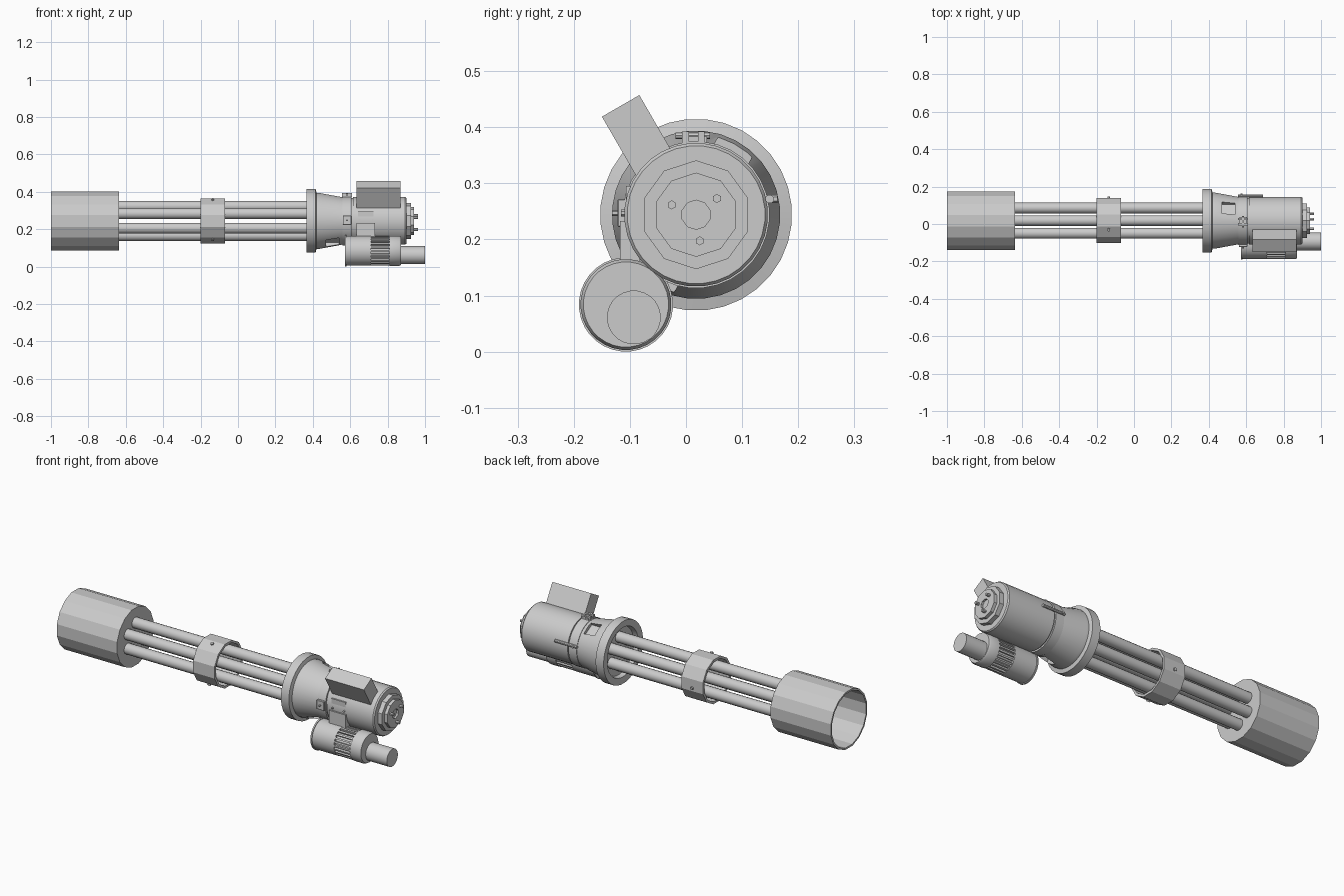
import bpy, bmesh, math
from mathutils import Matrix, Vector

if "Cube" in bpy.data.objects:
    bpy.data.objects.remove(bpy.data.objects["Cube"])

CY, CZ = 0.018, 0.244          # main rotation axis
TAU = 2 * math.pi


def finish(name, bm, smooth=None):
    bmesh.ops.recalc_face_normals(bm, faces=bm.faces[:])
    me = bpy.data.meshes.new(name)
    bm.to_mesh(me)
    bm.free()
    ob = bpy.data.objects.new(name, me)
    bpy.context.collection.objects.link(ob)
    if smooth:
        bpy.ops.object.select_all(action='DESELECT')
        ob.select_set(True)
        bpy.context.view_layer.objects.active = ob
        bpy.ops.object.shade_smooth_by_angle(angle=math.radians(smooth))
    return ob


def lathe(name, profile, sides, cy=CY, cz=CZ, smooth=None, closed=False):
    """Revolve (x, radius) points around an axis parallel to x."""
    bm = bmesh.new()
    rings = []
    for x, r in profile:
        if r == 0:
            rings.append([bm.verts.new((x, cy, cz))] * sides)
        else:
            rings.append([bm.verts.new((x, cy + r * math.cos(TAU * (i + .5) / sides),
                                        cz + r * math.sin(TAU * (i + .5) / sides)))
                          for i in range(sides)])
    pairs = list(zip(rings, rings[1:]))
    if closed:
        pairs.append((rings[-1], rings[0]))
    for a, b in pairs:
        for i in range(sides):
            j = (i + 1) % sides
            bm.faces.new(list(dict.fromkeys((a[i], a[j], b[j], b[i]))))
    return finish(name, bm, smooth)


def rod(name, x0, x1, r, sides, cy, cz, smooth=None):
    return lathe(name, [(x0, 0), (x0, r), (x1, r), (x1, 0)], sides, cy, cz, smooth)


def box(name, size, centre, rot=0, bevel=0):
    """Box turned by rot about the x axis."""
    bm = bmesh.new()
    bmesh.ops.create_cube(bm, size=1, matrix=Matrix.Translation(centre)
                          @ Matrix.Rotation(rot, 4, 'X') @ Matrix.Diagonal((*size, 1)))
    if bevel:
        bmesh.ops.bevel(bm, geom=bm.edges[:], offset=bevel, segments=1, affect='EDGES')
    return finish(name, bm)


def bolt(name, centre, direction, r, length, sides=6):
    bm = bmesh.new()
    q = Vector(direction).to_track_quat('Z', 'Y').to_matrix().to_4x4()
    bmesh.ops.create_cone(bm, cap_ends=True, segments=sides, radius1=r, radius2=r,
                          depth=length, matrix=Matrix.Translation(centre) @ q)
    return finish(name, bm)


def polar(r, deg, x):
    a = math.radians(deg)
    return Vector((x, CY + r * math.cos(a), CZ + r * math.sin(a)))


# open front shroud with a closed rear wall
lathe("muzzle_shroud", [(-.65, 0), (-.65, .15), (-1, .15), (-1, .16), (-.635, .16), (-.635, 0)], 16)

# six barrels
for k in range(6):
    p = polar(.078, 90 + 60 * k, 0)
    rod(f"barrel_{k + 1}", -.66, .41, .029, 16, p.y, p.z, 40)

# barrel clamp and its screws
lathe("barrel_clamp", [(-.2, .112), (-.2, .125), (-.07, .125), (-.07, .112)], 12, closed=True)
for k in range(3):
    p = polar(.122, 113 + 120 * k, -.135)
    bolt(f"clamp_screw_{k + 1}", p, p - Vector((-.135, CY, CZ)), .009, .014)

# flange and tapered housing with two openings
housing = lathe("tapered_housing", [(.395, 0), (.395, .13), (.37, .135), (.367, .171), (.415, .171),
                                    (.42, .15), (.435, .15), (.555, .128), (.57, .128), (.57, 0)], 32, smooth=30)
for k, deg in enumerate((60, 240)):
    c = polar(.142, deg, .505)
    cut = box(f"opening_cutter_{k}", (.07, .07, .06), c, math.radians(deg - 90))
    cut.hide_render = True
    cut.hide_viewport = True
    mod = housing.modifiers.new("opening", 'BOOLEAN')
    mod.object = cut
    mod.operation = 'DIFFERENCE'
    mod.solver = 'EXACT'

# receiver body
lathe("receiver_body", [(.56, 0), (.56, .122), (.615, .122), (.615, .128), (.893, .128),
                        (.9, .123), (.9, 0)], 32, smooth=30)
lathe("collar_band", [(.558, .118), (.558, .131), (.608, .131), (.608, .118)], 32, smooth=30, closed=True)

# stepped rear cap with hub and nuts
lathe("rear_cap", [(.89, 0), (.89, .097), (.925, .097), (.925, .075), (.942, .075),
                   (.942, .026), (.93, .026), (.93, 0)], 10)
for k in range(3):
    p = polar(.047, 38 + 120 * k, .948)
    bolt(f"rear_nut_{k + 1}", p, (1, 0, 0), .008, .03)

# collar clasp on top: base, two ears and a cross bolt
box("clasp_base", (.04, .045, .014), (.583, CY - .003, .376))
for s in (-1, 1):
    box(f"clasp_ear_{'left' if s < 0 else 'right'}", (.055, .012, .02), (.583, CY - .005 + s * .014, .382))
bolt("clasp_bolt", (.583, CY - .006, .385), (0, 1, 0), .006, .062, 8)

# side latch bar on the far side, and the near side lug
rod("latch_bar", .555, .69, .008, 8, .149, .272)
bolt("latch_pin", (.575, .152, .272), (0, 1, 0), .007, .022)
box("side_lug", (.045, .018, .05), (.583, -.113, .247), 0, .002)
bolt("side_lug_bolt", (.583, -.122, .247), (0, 1, 0), .005, .02)

# feed chute, leaning away from the body
d = Vector((0, -.5, .866))
box("feed_chute", (.235, .077, .19), Vector((.75, -.1165, .438)) - d * .095, math.radians(30))

# mounting bracket between body and motor
box("bracket_plate", (.1, .035, .085), (.683, -.1, .19))
box("bracket_web", (.085, .03, .09), (.683, -.092, .25))
for x in (.65, .72):
    bolt(f"bracket_bolt_{int(x * 100)}", (x, -.108, .247), (0, 1, 0), .006, .016)

# drive motor: front can, finned middle, rear can and offset tail
MY, MZ = -.107, .084
lathe("motor_front", [(.572, 0), (.572, .084), (.58, .084), (.58, .08), (.712, .08), (.712, 0)], 32, MY, MZ, 30)
rod("motor_core", .7, .82, .068, 24, MY, MZ, 30)
for k in range(24):
    a = TAU * k / 24
    box(f"motor_fin_{k + 1}", (.1, .009, .016),
        (.762, MY - .071 * math.sin(a), MZ + .071 * math.cos(a)), a)
lathe("motor_rear", [(.81, 0), (.81, .081), (.862, .081), (.872, .076), (.872, 0)], 32, MY, MZ, 30)
rod("motor_tail", .865, 1, .048, 24, -.093, .061, 30)
